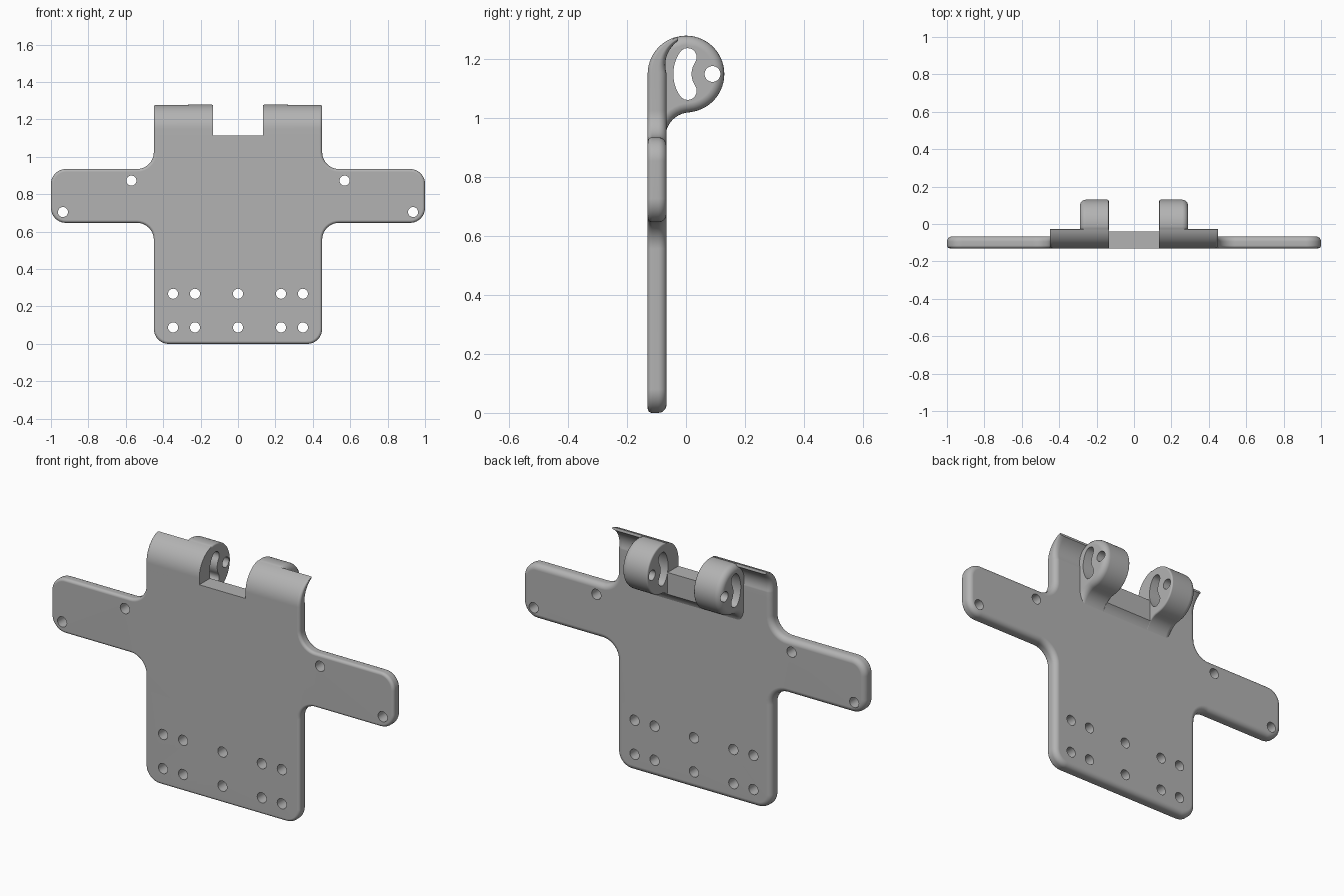
import bpy, bmesh
from math import sin, cos, pi, radians
from mathutils import Vector

old = bpy.data.objects.get("Cube")
if old:
    bpy.data.objects.remove(old, do_unlink=True)

GREY = (0.45, 0.45, 0.45, 1)
grey = bpy.data.materials.new("plain_grey")
grey.use_nodes = True
grey.diffuse_color = GREY
grey.node_tree.nodes["Principled BSDF"].inputs["Base Color"].default_value = GREY

FRONT, THICK = -0.13, 0.064        # plate front plane and thickness
TOP = 1.115                        # floor of the notch
BODY, NOTCH, LUG = 0.45, 0.135, 0.29
AXIS_Z, RADIUS = 1.15, 0.13        # hinge axis


def arc(cx, cy, r, a0, a1, n):
    angles = [radians(a0 + (a1 - a0) * i / n) for i in range(n + 1)]
    return [Vector((cx + r * cos(a), cy + r * sin(a))) for a in angles]


def round_corners(corners, n=10):
    """Fillet the right-angle corners given as (x, y, radius)."""
    out = []
    for i, (x, y, r) in enumerate(corners):
        p = Vector((x, y))
        if not r:
            out.append(p)
            continue
        u = (Vector(corners[i - 1][:2]) - p).normalized()
        v = (Vector(corners[(i + 1) % len(corners)][:2]) - p).normalized()
        c = p + r * (u + v)
        for k in range(n + 1):
            a = k / n * pi / 2
            out.append(c - r * (v * cos(a) + u * sin(a)))
    return out


def inset(points, d):
    """Shift a counter-clockwise outline inwards."""
    out = []
    for i, p in enumerate(points):
        e1 = (p - points[i - 1]).normalized()
        e2 = (points[(i + 1) % len(points)] - p).normalized()
        n1, n2 = Vector((-e1.y, e1.x)), Vector((-e2.y, e2.x))
        out.append(p + (n1 + n2) * (d / (1 + n1.dot(n2))))
    return out


def rounded_layers(r0, r1, thick, n=5):
    """Pairs of depth and inset that round both rims of a slab."""
    steps = [k / n * pi / 2 for k in range(n + 1)]
    first = [(r0 * (1 - cos(a)), r0 * (1 - sin(a))) for a in steps]
    last = [(thick - r1 * (1 - cos(a)), r1 * (1 - sin(a))) for a in reversed(steps)]
    return first + last


def loft(name, rings):
    """Closed solid through rings of equal point count."""
    bm = bmesh.new()
    loops = [[bm.verts.new(p) for p in ring] for ring in rings]
    for a, b in zip(loops, loops[1:]):
        for i in range(len(a)):
            bm.faces.new((a[i - 1], a[i], b[i], b[i - 1]))
    bm.faces.new(loops[0])
    bm.faces.new(loops[-1])
    bmesh.ops.recalc_face_normals(bm, faces=bm.faces)
    mesh = bpy.data.meshes.new(name)
    bm.to_mesh(mesh)
    bm.free()
    mesh.materials.append(grey)
    obj = bpy.data.objects.new(name, mesh)
    bpy.context.collection.objects.link(obj)
    return obj


def activate(obj):
    bpy.ops.object.select_all(action='DESELECT')
    obj.select_set(True)
    bpy.context.view_layer.objects.active = obj


def cut(obj, cutters):
    activate(obj)
    for c in cutters:
        c.hide_render = True
        mod = obj.modifiers.new("cut", 'BOOLEAN')
        mod.operation, mod.solver, mod.object = 'DIFFERENCE', 'EXACT', c
        bpy.ops.object.modifier_apply(modifier=mod.name)
        bpy.data.objects.remove(c, do_unlink=True)


def finish(obj):
    activate(obj)
    bpy.ops.object.shade_smooth_by_angle(angle=radians(35))
    mod = obj.modifiers.new("clean_shading", 'WEIGHTED_NORMAL')
    mod.keep_sharp = True


def along_x(name, profile, x0, x1):
    return loft(name, [[(x, p.x, p.y) for p in profile] for x in (x0, x1)])


# Cross-shaped plate with rounded rims and a flat top edge
half = [(BODY, 0, 0.08), (BODY, 0.647, 0.09), (1, 0.647, 0.08),
        (1, 0.935, 0.08), (BODY, 0.935, 0.09), (BODY, TOP, 0)]
outline = round_corners(half + [(-x, z, r) for x, z, r in reversed(half)])
layers = rounded_layers(0.015, 0.028, THICK)
rings = []
for depth, d in layers:
    rings.append([(q.x, FRONT + depth, TOP if p.y == TOP or p.y > TOP - 1e-5 else q.y)
                  for p, q in zip(outline, inset(outline, d))])
plate = loft("plate", rings)

# Screw holes
spots = [(x, z) for x in (0, 0.23, -0.23, 0.347, -0.347) for z in (0.088, 0.268)]
spots += [(s * x, z) for s in (1, -1) for x, z in ((0.57, 0.873), (0.936, 0.705))]
holes = []
for x, z in spots:
    circle = arc(x, z, 0.027, 0, 345, 23)
    holes.append(loft("hole_cutter", [[(p.x, y, p.y) for p in circle] for y in (-0.2, 0)]))
cut(plate, holes)
finish(plate)

# Fillet strip behind the notch floor
strip = arc(0.015, 0.935, 0.085, 180, 130, 8)
strip += [Vector((-0.04, TOP)), Vector((-0.1, TOP)), Vector((-0.1, 0.935))]
finish(along_x("notch_fillet", strip, -NOTCH - 0.005, NOTCH + 0.005))

# Lug side profile: fillet from the plate, then round the hinge axis
lug_profile = arc(0.015, 0.935, 0.085, 180, 92, 10)
lug_profile += arc(0, AXIS_Z, RADIUS, -82, 100, 40)
lug_profile += arc(0, AXIS_Z, RADIUS - 0.003, 105, 178, 14)
lug_profile += [Vector((-0.11, 1.05)), Vector((-0.11, 0.92)), Vector((-0.07, 0.92))]
# The outline runs clockwise along the fillet side, so order it for insetting
area = sum(a.cross(b) for a, b in zip(lug_profile, lug_profile[1:] + lug_profile[:1]))
if area < 0:
    lug_profile.reverse()

# Kidney slot swung about the pin hole
PIN_Y, SWING, WIDTH = 0.09, 0.102, 0.031
slot = arc(PIN_Y, AXIS_Z, SWING + WIDTH, 146, 214, 16)
for angle, step in ((214, 1), (146, -1)):
    end = arc(PIN_Y, AXIS_Z, SWING, angle, angle, 1)[0]
    if step > 0:
        slot += arc(end.x, end.y, WIDTH, angle, angle + 180, 10)[1:-1]
        slot += arc(PIN_Y, AXIS_Z, SWING - WIDTH, 214, 146, 16)
    else:
        slot += arc(end.x, end.y, WIDTH, angle - 180, angle, 10)[1:-1]
pin = arc(PIN_Y, AXIS_Z, 0.027, 0, 345, 23)

for side, s in (("left", 1), ("right", -1)):
    # Rolled-over top of the plate, tapering to a thin lip
    path = [((FRONT, TOP), (FRONT + THICK, TOP))]
    n = 16
    for i in range(n + 1):
        f = i / n
        a = radians(180 - 77 * f)
        r = RADIUS - THICK + (THICK - 0.014) * f ** 1.3
        path.append(((RADIUS * cos(a), AXIS_Z + RADIUS * sin(a)),
                     (r * cos(a), AXIS_Z + r * sin(a))))
    section = [(NOTCH, 1), (NOTCH, 0)] + [(BODY - d, t / THICK) for t, d in layers]
    rings = []
    for outer, inner in path:
        o, i = Vector(outer), Vector(inner)
        pts = [(x, o.lerp(i, t)) for x, t in section]
        rings.append([(s * x, p.x, p.y) for x, p in pts])
    finish(loft(side + "_rolled_top", rings))

    # Hinge lug with slot and pin hole
    rings = []
    for depth, d in rounded_layers(0.008, 0.032, LUG - NOTCH):
        rings.append([(s * (NOTCH + depth), p.x, p.y) for p in inset(lug_profile, d)])
    lug = loft(side + "_hinge_lug", rings)
    cut(lug, [along_x("lug_cutter", shape, s * 0.1, s * 0.35) for shape in (slot, pin)])
    finish(lug)
